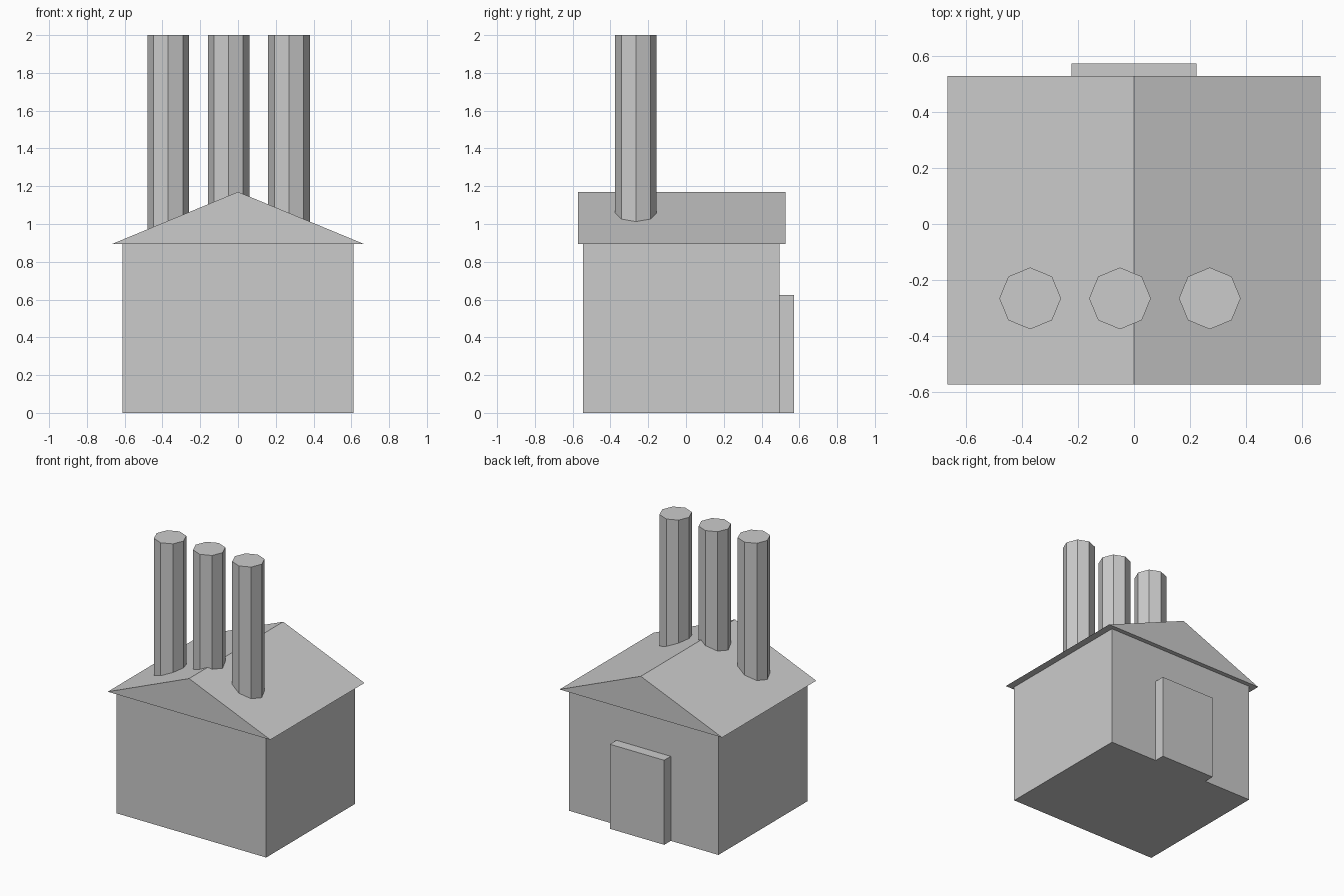
import bpy

# Remove the default cube
cube = bpy.data.objects.get("Cube")
if cube:
    bpy.data.objects.remove(cube, do_unlink=True)

# Single plain grey
grey = bpy.data.materials.new("plain_grey")
grey.use_nodes = True
colour = (0.6, 0.6, 0.6, 1)
grey.diffuse_color = colour
grey.node_tree.nodes["Principled BSDF"].inputs["Base Color"].default_value = colour


def finish(obj, name):
    obj.name = name
    obj.data.name = name
    obj.data.materials.append(grey)
    return obj


def box(name, low, high):
    centre = [(a + b) / 2 for a, b in zip(low, high)]
    bpy.ops.mesh.primitive_cube_add(size=1, location=centre)
    obj = bpy.context.object
    obj.scale = [b - a for a, b in zip(low, high)]
    return finish(obj, name)


def prism(name, profile, y_front, y_back):
    """Extrude an (x, z) outline along y."""
    n = len(profile)
    verts = [(x, y, z) for y in (y_front, y_back) for x, z in profile]
    faces = [list(range(n)), list(range(2 * n - 1, n - 1, -1))]
    faces += [[i, i + n, (i + 1) % n + n, (i + 1) % n] for i in range(n)]
    mesh = bpy.data.meshes.new(name)
    mesh.from_pydata(verts, [], faces)
    obj = bpy.data.objects.new(name, mesh)
    bpy.context.collection.objects.link(obj)
    return finish(obj, name)


# Building body and the door slab on the back wall
box("walls", (-0.612, -0.545, 0), (0.612, 0.495, 0.895))
box("door", (-0.222, 0.45, 0), (0.222, 0.572, 0.625))

# Gabled roof with overhanging eaves
prism("roof", [(-0.665, 0.895), (0.665, 0.895), (0, 1.17)], -0.572, 0.528)

# Row of three octagonal chimneys
bottom, top = 0.9, 2.0
for side, x in (("right", -0.37), ("middle", -0.05), ("left", 0.27)):
    bpy.ops.mesh.primitive_cylinder_add(
        vertices=8, radius=0.11, depth=top - bottom,
        location=(x, -0.265, (bottom + top) / 2))
    finish(bpy.context.object, side + "_chimney")
